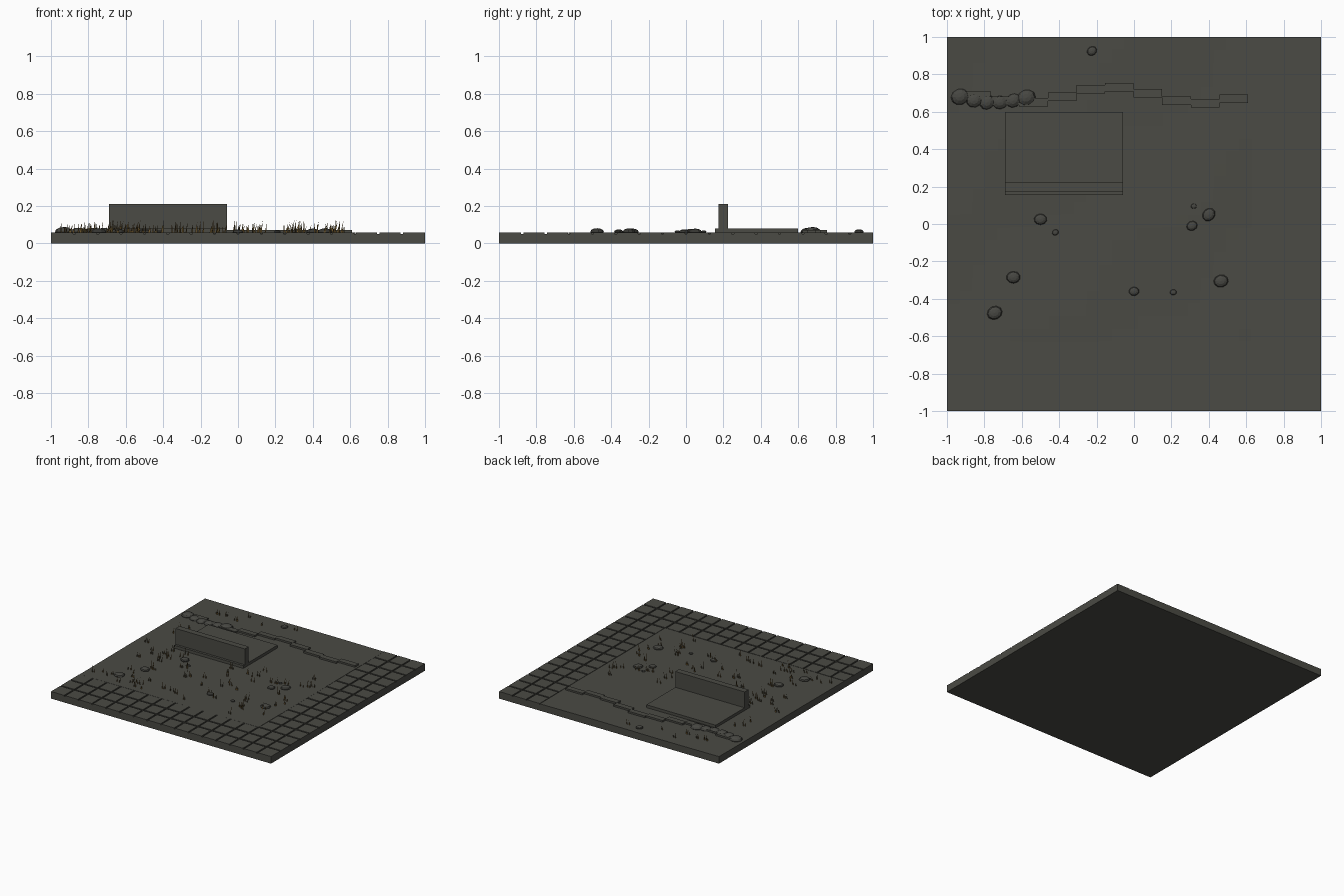
import bpy, bmesh, math, random
from mathutils import Matrix, Vector

if "Cube" in bpy.data.objects:
    bpy.data.objects.remove(bpy.data.objects["Cube"])

random.seed(7)


def material(name, rgb):
    m = bpy.data.materials.new(name)
    m.diffuse_color = (*rgb, 1)
    m.use_nodes = True
    m.node_tree.nodes["Principled BSDF"].inputs["Base Color"].default_value = m.diffuse_color
    return m


STONE = material("dark grey stone", (0.069, 0.069, 0.058))
ROCK = material("rock grey", (0.062, 0.062, 0.054))
GRASS = material("dry ochre grass", (0.16, 0.095, 0.025))
OLIVE = material("dark olive grass", (0.075, 0.055, 0.02))


def finish(name, bm, *mats):
    me = bpy.data.meshes.new(name)
    bm.to_mesh(me)
    bm.free()
    for m in mats:
        me.materials.append(m)
    ob = bpy.data.objects.new(name, me)
    bpy.context.collection.objects.link(ob)
    return ob


def add_box(bm, x0, x1, y0, y1, z0, z1):
    mat = (Matrix.Translation(((x0 + x1) / 2, (y0 + y1) / 2, (z0 + z1) / 2))
           @ Matrix.Diagonal((x1 - x0, y1 - y0, z1 - z0, 1)))
    bmesh.ops.create_cube(bm, size=1, matrix=mat)


def box(name, *dims):
    bm = bmesh.new()
    add_box(bm, *dims)
    return finish(name, bm, STONE)


# Base slab
box("base_slab", -1, 1, -1, 1, 0, 0.05)

# Paving tiles along the front and right edges
bm = bmesh.new()
PITCH, HALF = 0.125, 0.0565
for i in range(16):
    for j in range(16):
        if j < 3 or i > 12:
            x, y = -1 + PITCH * (i + 0.5), -1 + PITCH * (j + 0.5)
            x0, x1, y0, y1 = x - HALF, x + HALF, y - HALF, y + HALF
            # outermost tiles reach the slab edge
            x0, x1 = (-1 if i == 0 else x0), (1 if i == 15 else x1)
            y0, y1 = (-1 if j == 0 else y0), (1 if j == 15 else y1)
            add_box(bm, x0, x1, y0, y1, 0.048, 0.058)
finish("paving_tiles", bm, STONE)

# Ground plot with a faint unevenness and closed sides
bm = bmesh.new()
bmesh.ops.create_grid(bm, x_segments=24, y_segments=24, size=0.5)
for v in bm.verts:
    x, y = -1 + (v.co.x + 0.5) * 1.628, -0.628 + (v.co.y + 0.5) * 1.628
    v.co = (x, y, 0.057 + 0.0012 * math.sin(5 * x + 1) * math.cos(6 * y))
rim = bmesh.ops.extrude_edge_only(bm, edges=[e for e in bm.edges if e.is_boundary])
for v in rim["geom"]:
    if isinstance(v, bmesh.types.BMVert):
        v.co.z = 0.048
finish("ground_plot", bm, STONE)

# Foundation and the remaining wall on it
box("foundation", -0.69, -0.06, 0.155, 0.60, 0.05, 0.08)
box("ruined_wall", -0.69, -0.06, 0.175, 0.225, 0.08, 0.21)

# Low stepped kerb winding across the back
bm = bmesh.new()
for k, y in enumerate((0.687, 0.66, 0.65, 0.68, 0.72, 0.732, 0.7, 0.66, 0.645, 0.67)):
    x = -0.92 + 0.153 * k
    add_box(bm, x, x + 0.153, y - 0.023, y + 0.023, 0.05, 0.071)
finish("stepped_kerb", bm, STONE)


def stones(name, spots, squash, z):
    bm = bmesh.new()
    for x, y, r in spots:
        m = (Matrix.Translation((x, y, z))
             @ Matrix.Rotation(random.uniform(0, 1), 4, "Z")
             @ Matrix.Diagonal((r, r * 0.85, r * squash, 1)))
        bmesh.ops.create_uvsphere(bm, u_segments=10, v_segments=6, radius=1, matrix=m)
    return finish(name, bm, ROCK)


# Row of rubble and loose rocks
stones("rubble_row", [(-0.93, 0.68, 0.05), (-0.855, 0.66, 0.043), (-0.785, 0.65, 0.042),
                      (-0.717, 0.65, 0.042), (-0.645, 0.66, 0.042), (-0.575, 0.675, 0.05)],
       0.55, 0.06)
stones("loose_rocks", [(-0.5, 0.025, 0.035), (-0.42, -0.045, 0.018), (-0.645, -0.285, 0.038),
                       (-0.745, -0.475, 0.042), (0, -0.36, 0.028), (0.21, -0.365, 0.018),
                       (0.31, -0.01, 0.03), (0.4, 0.05, 0.038), (0.32, 0.095, 0.016),
                       (0.465, -0.305, 0.04), (-0.225, 0.925, 0.028)], 0.45, 0.062)

# Dry grass: flat upright blades in small tufts
bm = bmesh.new()
tufts = 0
while tufts < 85:
    x, y = random.uniform(-0.94, 0.57), random.uniform(-0.58, 0.93)
    on_foundation = -0.72 < x < -0.03 and 0.12 < y < 0.63
    if on_foundation or 0.6 < y < 0.78 or (y > 0.3 and x > -0.1):
        continue
    tufts += 1
    for _ in range(random.randint(2, 3)):
        bx, h = x + random.uniform(-0.018, 0.018), random.uniform(0.03, 0.07)
        lean, w = random.uniform(-0.003, 0.014), 0.004
        vs = [bm.verts.new(Vector(p)) for p in
              ((bx - w, y, 0.055), (bx + w, y, 0.055), (bx + lean, y, 0.057 + h))]
        f = bm.faces.new(vs)
        f.material_index = int(random.random() < 0.4)
finish("dry_grass", bm, GRASS, OLIVE)
